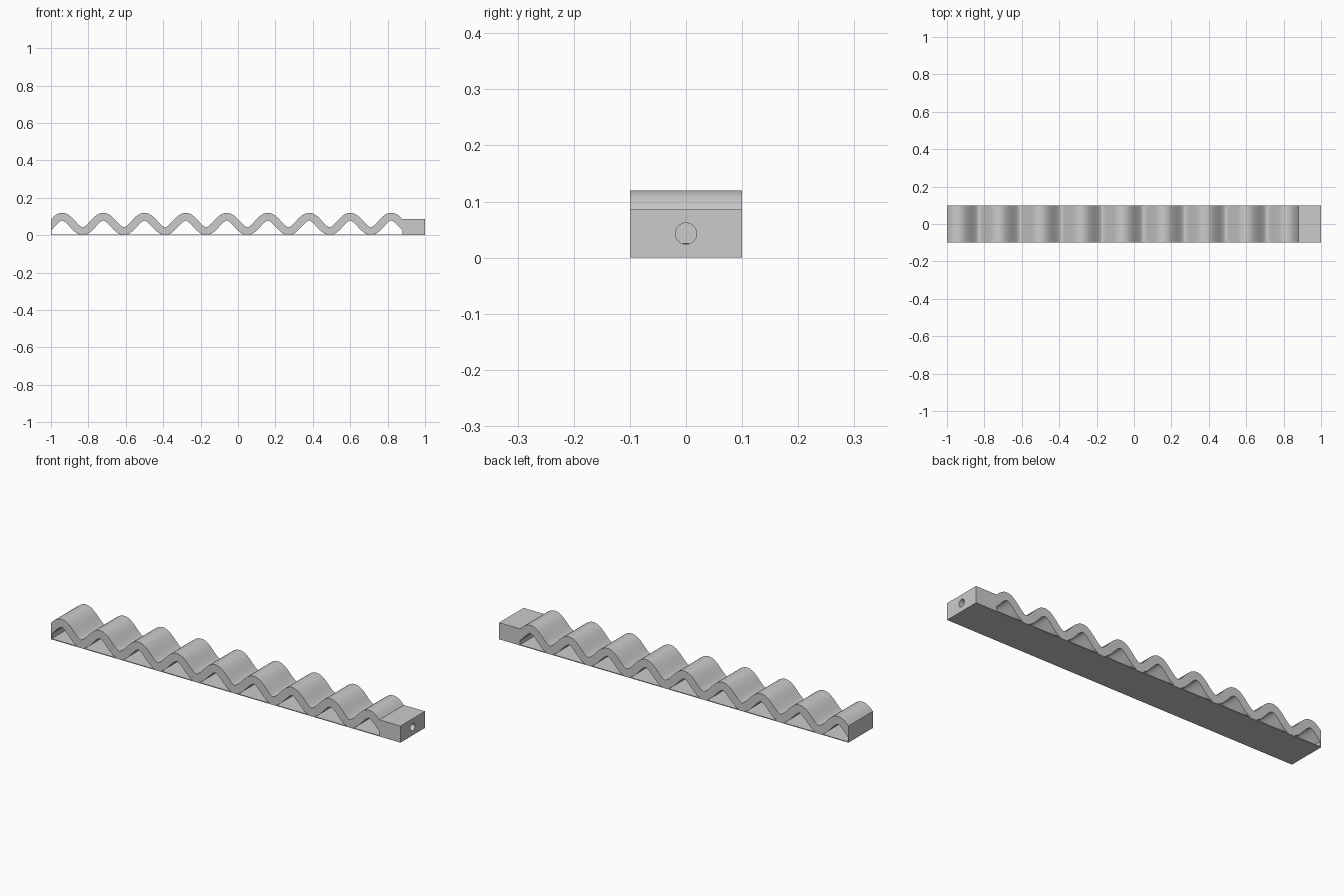
import bpy, bmesh, math

if "Cube" in bpy.data.objects:
    bpy.data.objects.remove(bpy.data.objects["Cube"])

PERIOD, PEAK, AMP, MID, HALF_T = 0.22, -0.94, 0.0385, 0.0605, 0.021
X0, X1, HALF_W = -1.0, 0.88, 0.1
K = 2 * math.pi / PERIOD


def offset_point(t, side):
    # point on the sheet surface, offset along the normal of the cosine centre line
    slope = -AMP * K * math.sin(K * (t - PEAK))
    n = math.hypot(1, slope)
    return (t - side * HALF_T * slope / n,
            MID + AMP * math.cos(K * (t - PEAK)) + side * HALF_T / n)


def param_at(x, side):
    # parameter whose offset point lies at the given x
    lo, hi = x - 0.05, x + 0.05
    for _ in range(40):
        m = (lo + hi) / 2
        if offset_point(m, side)[0] < x:
            lo = m
        else:
            hi = m
    return lo


def surface(side, n=216):
    a, b = param_at(X0, side), param_at(X1, side)
    return [offset_point(a + (b - a) * i / n, side) for i in range(n + 1)]


def to_object(name, bm):
    bmesh.ops.recalc_face_normals(bm, faces=bm.faces)
    me = bpy.data.meshes.new(name)
    bm.to_mesh(me)
    bm.free()
    ob = bpy.data.objects.new(name, me)
    bpy.context.collection.objects.link(ob)
    return ob


def box(name, xa, xb, za, zb):
    bm = bmesh.new()
    bmesh.ops.create_cube(bm, size=1)
    for v in bm.verts:
        v.co = (xa if v.co.x < 0 else xb, math.copysign(HALF_W, v.co.y),
                za if v.co.z < 0 else zb)
    return to_object(name, bm)


# corrugated sheet: strips between the upper and lower offset curves
top, bottom = surface(1), surface(-1)
bm = bmesh.new()
rows = [[bm.verts.new((x, y, z)) for x, z in pts]
        for pts, y in ((top, -HALF_W), (top, HALF_W), (bottom, HALF_W), (bottom, -HALF_W))]
for r in range(4):
    a, b = rows[r], rows[(r + 1) % 4]
    for i in range(len(a) - 1):
        bm.faces.new((a[i], a[i + 1], b[i + 1], b[i]))
for i in (0, -1):
    bm.faces.new([row[i] for row in rows])
sheet = to_object("corrugated_sheet", bm)
bpy.context.view_layer.objects.active = sheet
sheet.select_set(True)
bpy.ops.object.shade_smooth_by_angle(angle=math.radians(35))

# thin base plate and closing strip at the left end
box("base_plate", -1, 1, 0, 0.004)
box("left_end_strip", -1, -0.996, 0, top[0][1] - 0.004)

# solid end block with a round hole reaching the sheet
block = box("end_block", X1, 1, 0, top[-1][1])
bm = bmesh.new()
bmesh.ops.create_cone(bm, cap_ends=True, segments=32, radius1=0.019, radius2=0.019, depth=0.3)
cutter = to_object("hole_cutter", bm)
cutter.rotation_euler = (0, math.pi / 2, 0)
cutter.location = (0.95, 0, 0.043)
cutter.hide_render = True
cutter.hide_set(True)
mod = block.modifiers.new("hole", 'BOOLEAN')
mod.operation = 'DIFFERENCE'
mod.solver = 'EXACT'
mod.object = cutter
